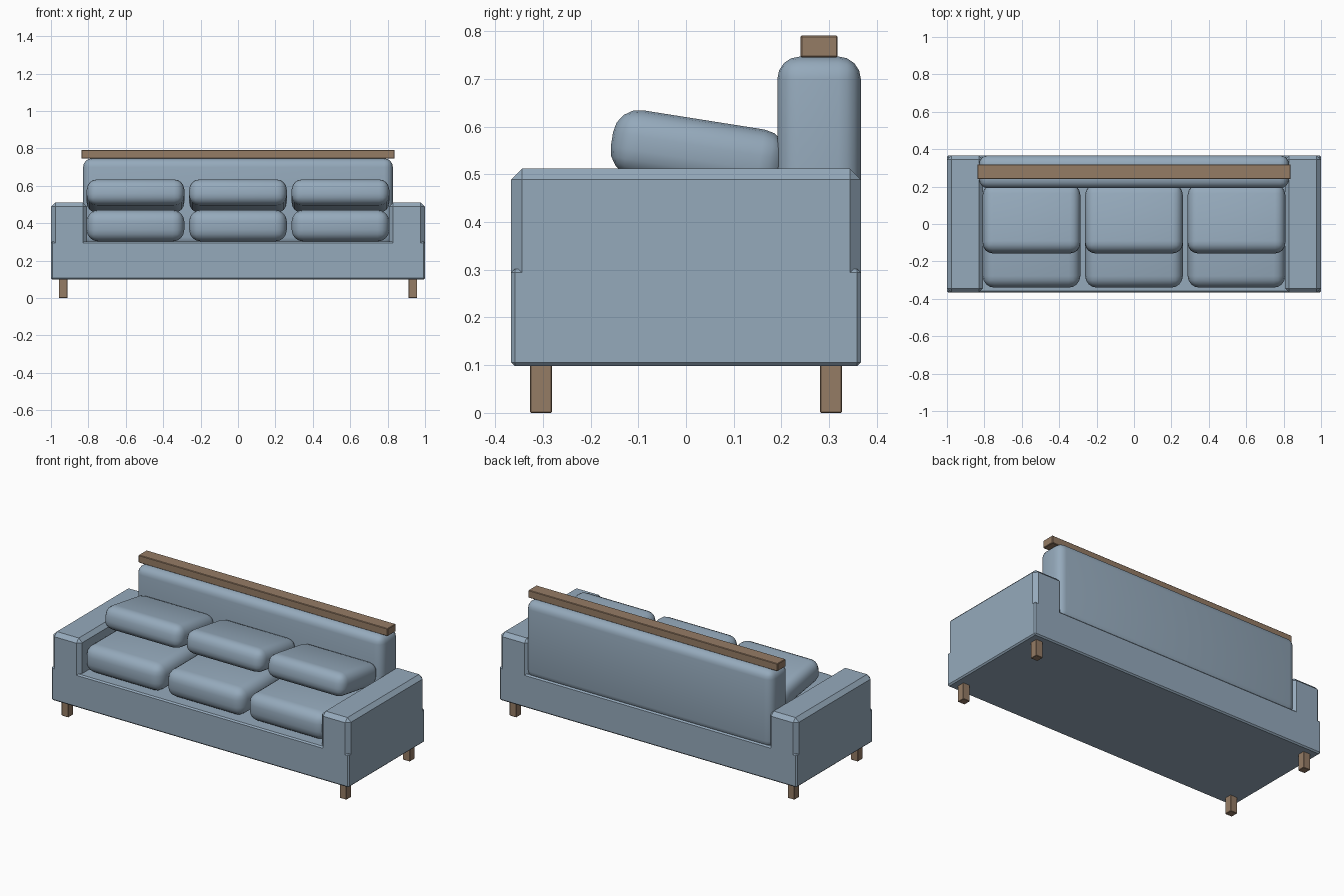
import bpy, bmesh, math
from mathutils import Matrix

if "Cube" in bpy.data.objects:
    bpy.data.objects.remove(bpy.data.objects["Cube"])


def material(name, color):
    mat = bpy.data.materials.new(name)
    mat.diffuse_color = color
    mat.use_nodes = True
    mat.node_tree.nodes["Principled BSDF"].inputs["Base Color"].default_value = mat.diffuse_color
    return mat


fabric = material("blue_fabric", (0.30, 0.40, 0.50, 1))
wood = material("brown_wood", (0.30, 0.20, 0.13, 1))


def box(name, center, size, mat, bevel, segments=1, smooth=False, tilt=0):
    """Bevelled box, optionally tilted about x (degrees)."""
    bm = bmesh.new()
    bmesh.ops.create_cube(bm, size=1, matrix=Matrix.Diagonal((*size, 1)))
    bmesh.ops.bevel(bm, geom=bm.edges[:], offset=bevel, segments=segments,
                    profile=0.5, affect='EDGES', clamp_overlap=True)
    for f in bm.faces:
        f.smooth = smooth
    me = bpy.data.meshes.new(name)
    bm.to_mesh(me)
    bm.free()
    me.materials.append(mat)
    ob = bpy.data.objects.new(name, me)
    ob.location = center
    ob.rotation_euler.x = math.radians(tilt)
    bpy.context.collection.objects.link(ob)
    return ob


# Base frame
box("base", (0, 0, 0.2), (2.0, 0.734, 0.204), fabric, 0.008)

# Arms and legs
for side, sx in (("left", -1), ("right", 1)):
    box(f"{side}_arm", (sx * 0.9035, 0, 0.346), (0.193, 0.734, 0.332), fabric, 0.023)
    for end, sy in (("front", -1), ("back", 1)):
        box(f"{end}_{side}_leg", (sx * 0.935, sy * 0.304, 0.05),
            (0.046, 0.046, 0.1), wood, 0.002)

# Backrest with wooden top rail
box("backrest", (0, 0.279, 0.513), (1.656, 0.175, 0.468), fabric, 0.047, 4, True)
box("top_rail", (0, 0.279, 0.768), (1.676, 0.078, 0.046), wood, 0.003)

# Seat cushions and the tilted cushions on top of them
for name, x in (("left", -0.548), ("middle", 0), ("right", 0.548)):
    box(f"{name}_seat_cushion", (x, -0.07, 0.387), (0.522, 0.54, 0.168),
        fabric, 0.062, 4, True)
    box(f"{name}_back_cushion", (x, 0.0265, 0.545), (0.522, 0.368, 0.14),
        fabric, 0.055, 4, True, tilt=-9)
